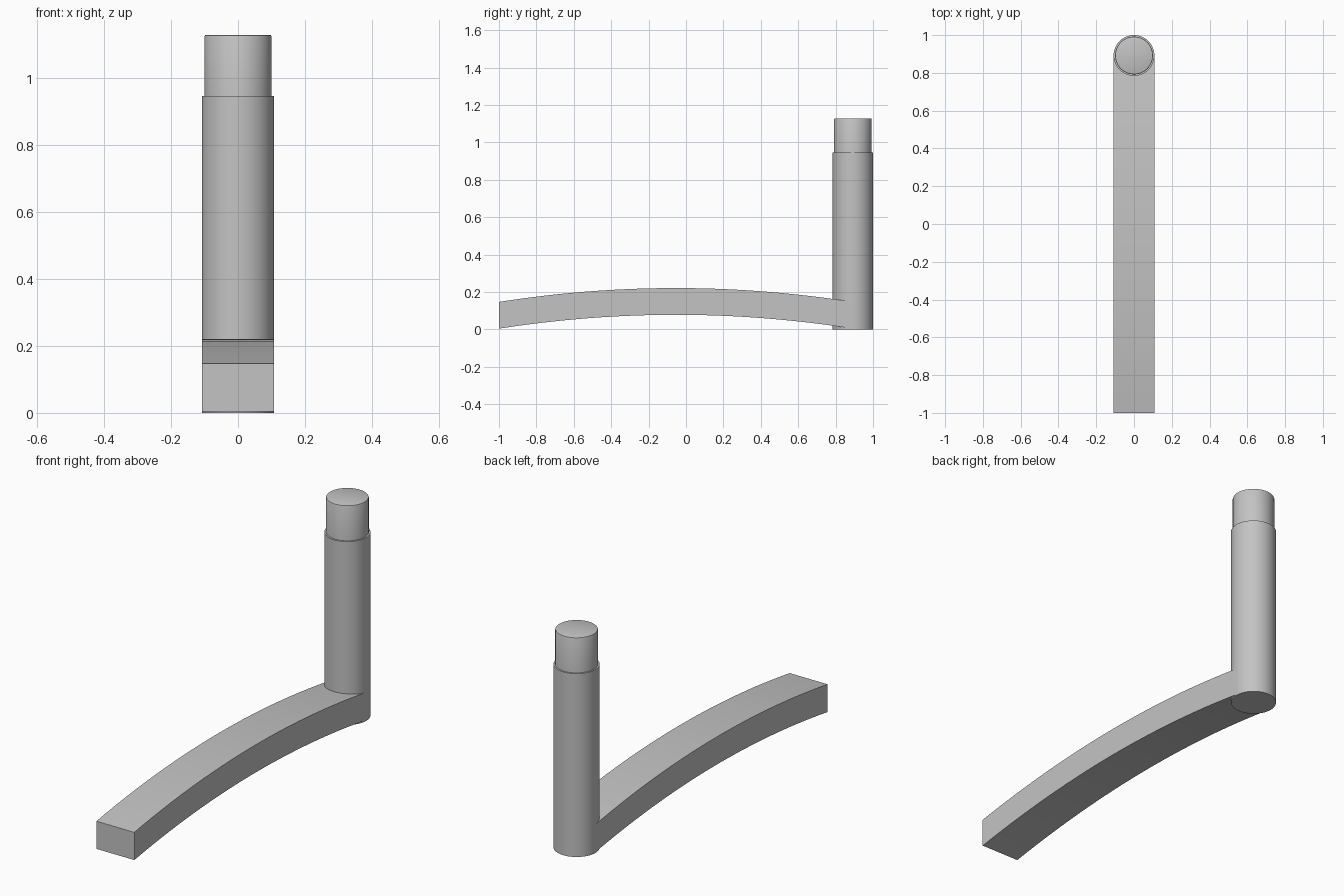
import bpy
import bmesh
import math
from mathutils import Matrix

cube = bpy.data.objects.get("Cube")
if cube:
    bpy.data.objects.remove(cube, do_unlink=True)

POST_Y = 0.892
RADIUS = 0.108

grey = bpy.data.materials.new("plain grey")
grey.use_nodes = True
colour = (0.55, 0.55, 0.55, 1)
grey.diffuse_color = colour
grey.node_tree.nodes["Principled BSDF"].inputs["Base Color"].default_value = colour


def add_object(name, bm):
    bmesh.ops.recalc_face_normals(bm, faces=bm.faces)
    mesh = bpy.data.meshes.new(name)
    bm.to_mesh(mesh)
    bm.free()
    mesh.materials.append(grey)
    obj = bpy.data.objects.new(name, mesh)
    bpy.context.collection.objects.link(obj)
    bpy.ops.object.select_all(action="DESELECT")
    obj.select_set(True)
    bpy.context.view_layer.objects.active = obj
    bpy.ops.object.shade_smooth_by_angle(angle=math.radians(30))
    return obj


def add_cylinder(name, radius, bottom, top, bevel=0):
    bm = bmesh.new()
    place = Matrix.Translation((0, POST_Y, (bottom + top) / 2))
    bmesh.ops.create_cone(bm, cap_ends=True, segments=64, radius1=radius,
                          radius2=radius, depth=top - bottom, matrix=place)
    if bevel:
        rim = [e for e in bm.edges if all(v.co.z > top - 0.001 for v in e.verts)]
        bmesh.ops.bevel(bm, geom=rim, offset=bevel, segments=2,
                        profile=0.5, affect="EDGES")
    return add_object(name, bm)


# Upright post and the narrower plug on top
add_cylinder("post", RADIUS, 0, 0.946)
add_cylinder("post_plug", 0.1, 0.9, 1.128, bevel=0.005)

# Arched foot: a rectangular section swept along a shallow arc
bm = bmesh.new()
steps = 24
middle = (POST_Y - 1) / 2
half = (POST_Y + 1) / 2
rings = []
for i in range(steps + 1):
    t = 2 * i / steps - 1
    low = 0.078 - 0.074 * t * t
    high = low + 0.143
    y = middle + half * t
    corners = [(-1, low), (1, low), (1, high), (-1, high)]
    rings.append([bm.verts.new((s * RADIUS, y, z)) for s, z in corners])
for a, b in zip(rings, rings[1:]):
    for k in range(4):
        n = (k + 1) % 4
        bm.faces.new((a[k], a[n], b[n], b[k]))
bm.faces.new(rings[0])
bm.faces.new(rings[-1])
add_object("arched_foot", bm)
